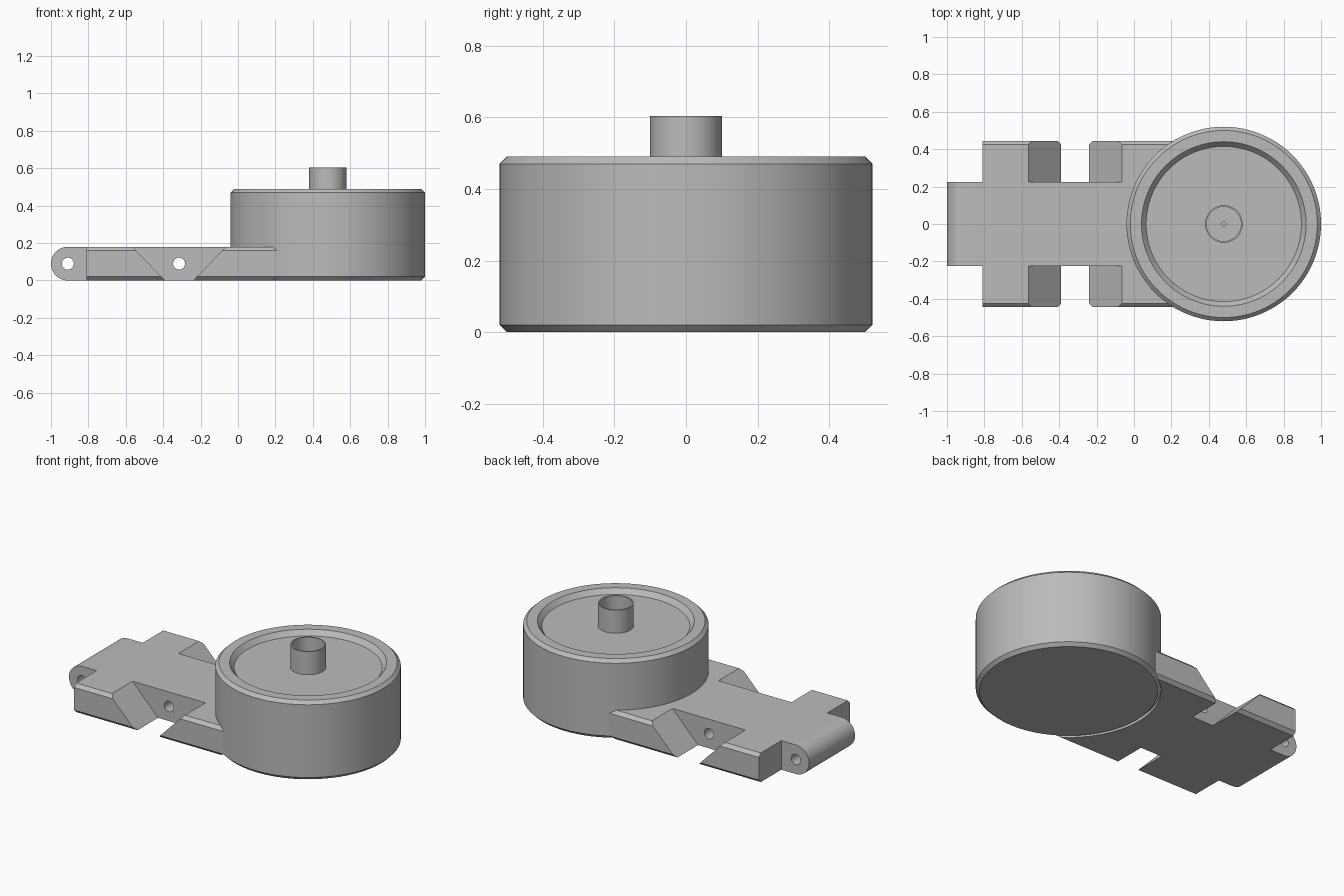
import bpy, bmesh, math
from mathutils import Matrix, Vector

cube = bpy.data.objects.get("Cube")
if cube:
    bpy.data.objects.remove(cube, do_unlink=True)

grey = bpy.data.materials.new("plain grey")
grey.use_nodes = True
colour = (0.5, 0.5, 0.5, 1)
grey.diffuse_color = colour
grey.node_tree.nodes["Principled BSDF"].inputs["Base Color"].default_value = colour

WHEEL_X, WHEEL_R = 0.48, 0.52
THICK, HALF_W, BAR_W, CHAMFER = 0.18, 0.445, 0.225, 0.02


def finish(name, bm):
    bmesh.ops.recalc_face_normals(bm, faces=bm.faces)
    mesh = bpy.data.meshes.new(name)
    bm.to_mesh(mesh)
    bm.free()
    mesh.materials.append(grey)
    obj = bpy.data.objects.new(name, mesh)
    bpy.context.collection.objects.link(obj)
    return obj


def loft(name, start, end):
    """Solid between two matching outlines."""
    bm = bmesh.new()
    a = [bm.verts.new(p) for p in start]
    b = [bm.verts.new(p) for p in end]
    bm.faces.new(a)
    bm.faces.new(b)
    for i in range(len(a)):
        j = (i + 1) % len(a)
        bm.faces.new((a[i], a[j], b[j], b[i]))
    return finish(name, bm)


def cylinder(name, radius, depth, matrix, segments):
    bm = bmesh.new()
    bmesh.ops.create_cone(bm, cap_ends=True, segments=segments, radius1=radius,
                          radius2=radius, depth=depth, matrix=matrix)
    return finish(name, bm)


def combine(target, tool, operation):
    mod = target.modifiers.new(tool.name, 'BOOLEAN')
    mod.operation, mod.object, mod.solver = operation, tool, 'EXACT'
    bpy.ops.object.select_all(action='DESELECT')
    bpy.context.view_layer.objects.active = target
    target.select_set(True)
    bpy.ops.object.modifier_apply(modifier=mod.name)
    bpy.data.objects.remove(tool, do_unlink=True)


def smooth(obj):
    bpy.ops.object.select_all(action='DESELECT')
    bpy.context.view_layer.objects.active = obj
    obj.select_set(True)
    bpy.ops.object.shade_smooth_by_angle(angle=math.radians(25))


# Round drum with chamfered rims, dished top and hollow hub
profile = [(0, 0), (0.5, 0), (0.52, 0.02), (0.52, 0.47), (0.5, 0.49),
           (0.44, 0.49), (0.415, 0.46), (0.1, 0.46), (0.1, 0.603),
           (0.092, 0.603), (0.092, 0.2), (0.012, 0.2), (0.012, 0.19), (0, 0.19)]
bm = bmesh.new()
points = [bm.verts.new((WHEEL_X + r, 0, z)) for r, z in profile]
edges = [bm.edges.new(pair) for pair in zip(points, points[1:])]
bmesh.ops.spin(bm, geom=points + edges, cent=(WHEEL_X, 0, 0), axis=(0, 0, 1),
               angle=math.tau, steps=96)
bmesh.ops.remove_doubles(bm, verts=bm.verts, dist=0.0001)
smooth(finish("drum", bm))

# Central bar with rounded end
mid = THICK / 2
outline = [(0.4, 0), (0.4, THICK)]
for i in range(25):
    a = math.pi / 2 + math.pi * i / 24
    outline.append((-1 + mid + mid * math.cos(a), mid + mid * math.sin(a)))
arm = loft("arm", [(x, -BAR_W, z) for x, z in outline],
           [(x, BAR_W, z) for x, z in outline])

# Chamfered cross plates with sloping inner ends
low, high = CHAMFER, THICK - CHAMFER
right = [(HALF_W - CHAMFER, 0), (HALF_W, low), (HALF_W, high), (HALF_W - CHAMFER, THICK)]
section = right + [(-y, z) for y, z in reversed(right)]
for name, square_end, foot, lean in (("front_plate", -0.81, -0.39, -0.97),
                                     ("rear_plate", 0.4, -0.24, 0.97)):
    plate = loft(name, [(square_end, y, z) for y, z in section],
                 [(foot + lean * z, y, z) for y, z in section])
    combine(arm, plate, 'UNION')

# Curved end that meets the drum
combine(arm, cylinder("drum_cut", WHEEL_R - 0.001, 1,
                      Matrix.Translation((WHEEL_X, 0, 0)), 96), 'DIFFERENCE')

# Cross-drilled pin holes
for x in (-1 + mid, -0.315):
    place = Matrix.Translation(Vector((x, 0, mid))) @ Matrix.Rotation(math.pi / 2, 4, 'X')
    combine(arm, cylinder("pin_hole", 0.032, 0.8, place, 32), 'DIFFERENCE')
smooth(arm)
